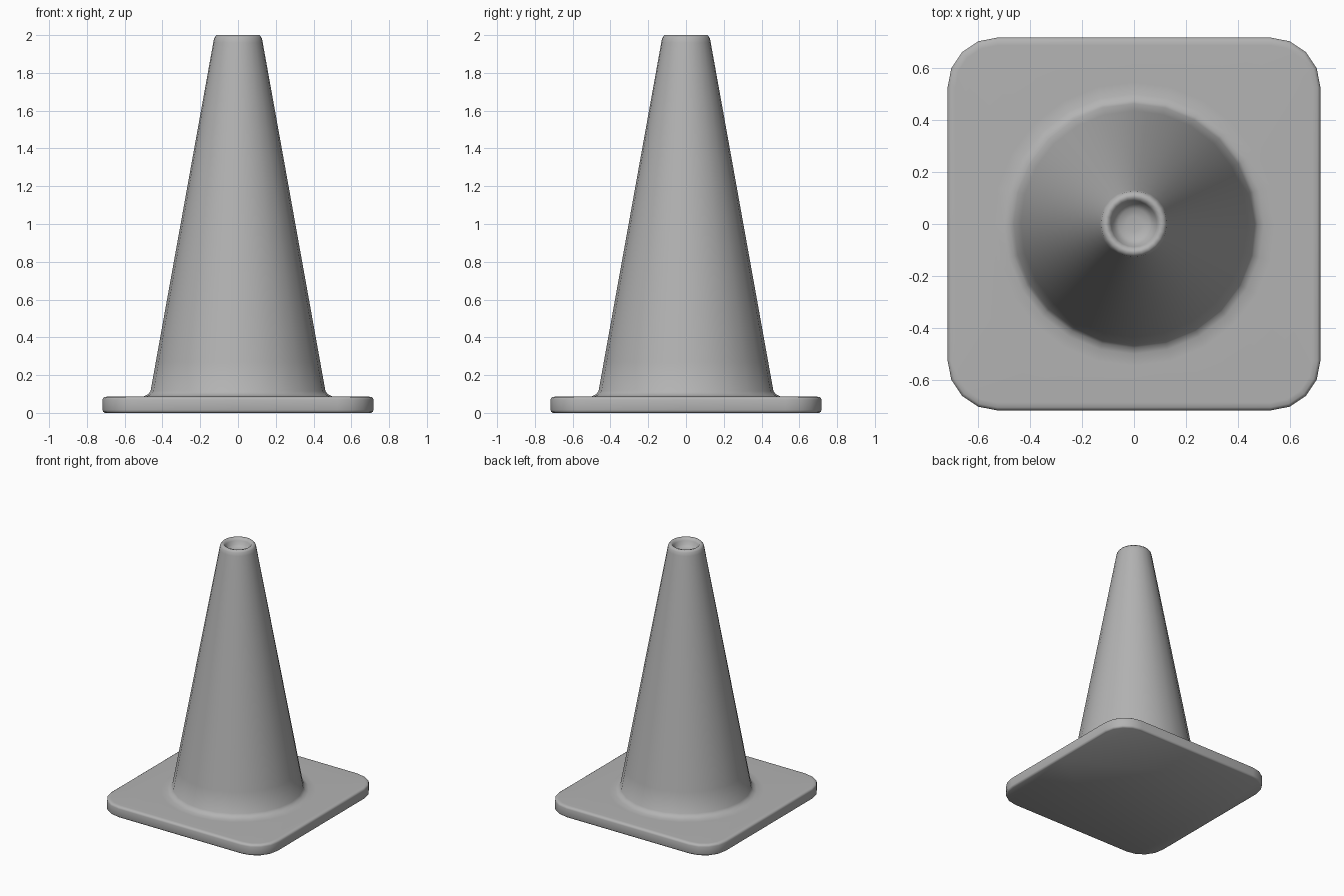
import bpy, bmesh
from math import sin, cos, pi

if "Cube" in bpy.data.objects:
    bpy.data.objects.remove(bpy.data.objects["Cube"])


def loft(name, rings, angle):
    """Skin a stack of equal-length rings and cap both ends."""
    bm = bmesh.new()
    rows = [[bm.verts.new(p) for p in ring] for ring in rings]
    n = len(rows[0])
    for a, b in zip(rows, rows[1:]):
        for i in range(n):
            j = (i + 1) % n
            bm.faces.new((a[i], a[j], b[j], b[i]))
    bm.faces.new(rows[0][::-1])
    bm.faces.new(rows[-1])
    bmesh.ops.recalc_face_normals(bm, faces=bm.faces)
    mesh = bpy.data.meshes.new(name)
    bm.to_mesh(mesh)
    bm.free()
    obj = bpy.data.objects.new(name, mesh)
    bpy.context.collection.objects.link(obj)
    bpy.context.view_layer.objects.active = obj
    obj.select_set(True)
    bpy.ops.object.shade_smooth_by_angle(angle=angle)
    obj.select_set(False)
    return obj


def rounded_square(inset, z, half=0.717, radius=0.19, steps=4):
    """Side midpoint plus a rounded corner, four times: 24 points."""
    c, r = half - radius, radius - inset
    corner = [(c + r, 0)]
    for s in range(steps + 1):
        a = s / steps * pi / 2
        corner.append((c + r * cos(a), c + r * sin(a)))
    pts = []
    for _ in range(4):
        pts += [(x, y, z) for x, y in corner]
        corner = [(-y, x) for x, y in corner]
    return pts


def circle(r, z, n=24):
    return [(r * cos(2 * pi * i / n), r * sin(2 * pi * i / n), z) for i in range(n)]


# Square foot plate with softened edges
plate = [(0.012, 0), (0.003, 0.006), (0, 0.015), (0, 0.07), (0.003, 0.079),
         (0.012, 0.085), (0.03, 0.086)]

# Tapered cone growing out of the plate, with rounded rim and recessed top
flare = [(0.545, 0.086), (0.50, 0.087), (0.476, 0.099)]
steps = 12
wall = [(0.463 + (0.131 - 0.463) * i / steps, 0.115 + (1.96 - 0.115) * i / steps)
        for i in range(steps + 1)]
rim = [(0.126, 1.985), (0.114, 2.0), (0.098, 1.997), (0.088, 1.98),
       (0.078, 1.955), (0.06, 1.94), (0.03, 1.935)]

cone = loft("traffic_cone",
            [rounded_square(i, z) for i, z in plate] +
            [circle(r, z) for r, z in flare + wall + rim], 1.1)

# Mid-grey rubber
rubber = bpy.data.materials.new("grey_rubber")
rubber.diffuse_color = (0.45, 0.45, 0.45, 1)
rubber.use_nodes = True
rubber.node_tree.nodes["Principled BSDF"].inputs["Base Color"].default_value = rubber.diffuse_color
cone.data.materials.append(rubber)
